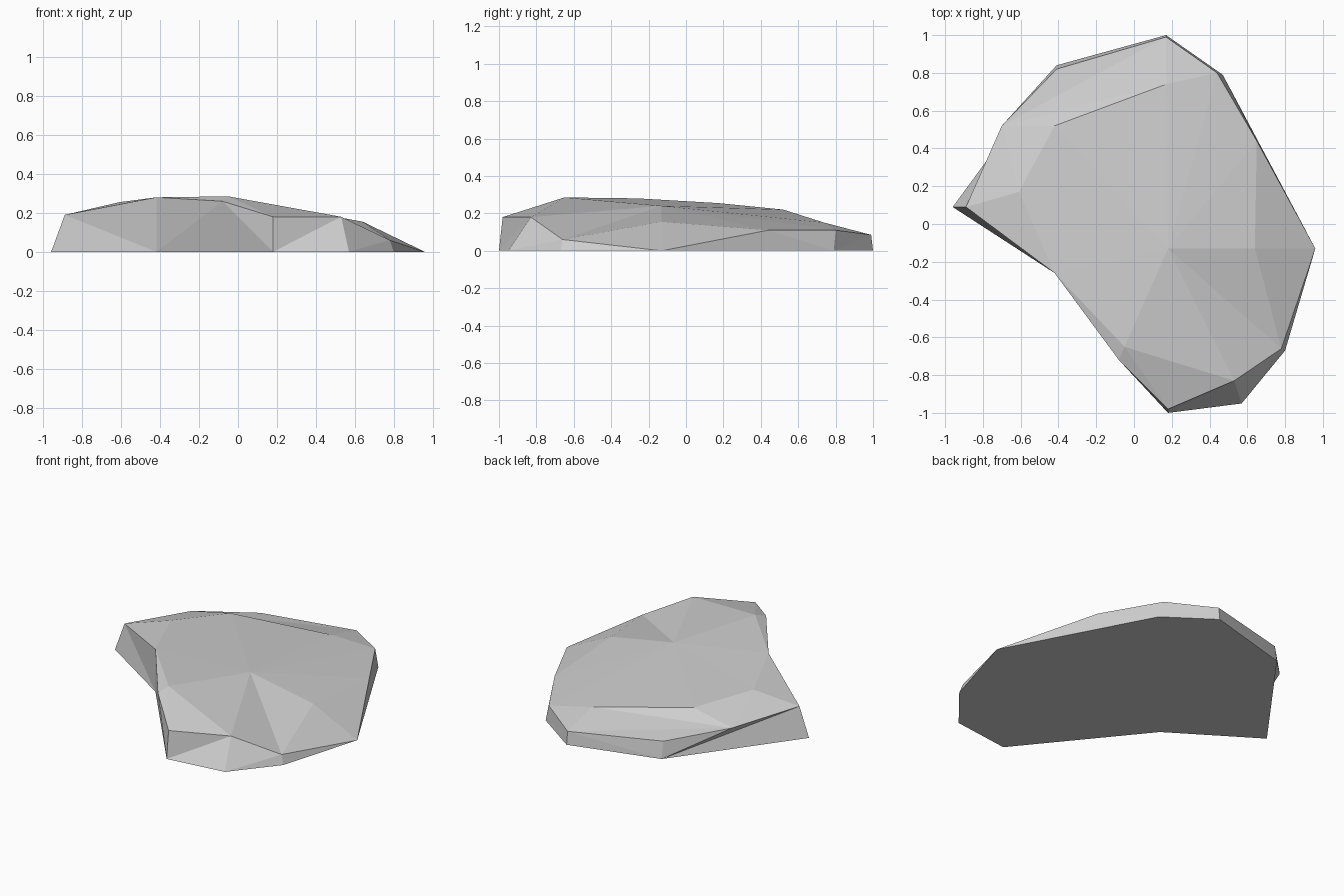
import bpy, bmesh

cube = bpy.data.objects.get("Cube")
if cube:
    bpy.data.objects.remove(cube, do_unlink=True)

stone = bpy.data.materials.new("stone_grey")
stone.use_nodes = True
colour = (0.62, 0.62, 0.62, 1.0)
stone.diffuse_color = colour
stone.node_tree.nodes["Principled BSDF"].inputs["Base Color"].default_value = colour

# Ground outline, anticlockwise from the back; lower-case names
foot = dict(
    a=(0.17, 1.0), l=(-0.41, 0.84), j=(-0.96, 0.09), i=(-0.42, -0.26), g=(0.18, -1.0),
    f=(0.57, -0.95), e=(0.80, -0.67), d=(0.96, -0.13), b=(0.47, 0.79))

# Chipped upper rim
rim = dict(
    A=(0.17, 0.99, 0.085), L=(-0.41, 0.82, 0.11), K=(-0.70, 0.52, 0.16),
    J=(-0.89, 0.09, 0.19), I=(-0.42, -0.26, 0.28), H=(-0.08, -0.72, 0.26),
    G=(0.18, -0.98, 0.18), F=(0.53, -0.83, 0.18), E=(0.78, -0.66, 0.06),
    C=(0.65, 0.44, 0.11), B=(0.44, 0.80, 0.11))

# Crest points inside the rim
crest = dict(
    O=(0.18, -0.13, 0.24), M=(-0.05, -0.65, 0.285), N=(0.64, -0.13, 0.155),
    P=(0.17, 0.74, 0.15), Q=(-0.42, 0.52, 0.22), R=(-0.61, 0.17, 0.255))

bm = bmesh.new()
points = {name: bm.verts.new((x, y, 0)) for name, (x, y) in foot.items()}
points.update({name: bm.verts.new(p) for name, p in {**rim, **crest}.items()})


def fan(hub, ring):
    """Triangles from one hub point to each step along a ring."""
    for p, q in zip(ring, ring[1:]):
        bm.faces.new([points[n] for n in (hub, p, q)])


# Top facets
fan("O", "MFENCBPQRIM")
fan("M", "IHGF")
fan("N", "EdC")
fan("K", "LAPQRJ")
fan("P", "AB")
fan("R", "JI")

# Side facets
fan("l", "aALKJj")
fan("i", "jJIHg")
fan("g", "HGFf")
fan("f", "FEe")
fan("e", "Ed")
fan("b", "dCBAa")

# Flat underside
bm.faces.new([points[n] for n in foot])

bmesh.ops.recalc_face_normals(bm, faces=bm.faces)
mesh = bpy.data.meshes.new("flat_rock")
bm.to_mesh(mesh)
bm.free()
mesh.materials.append(stone)
rock = bpy.data.objects.new("flat_rock", mesh)
bpy.context.collection.objects.link(rock)
